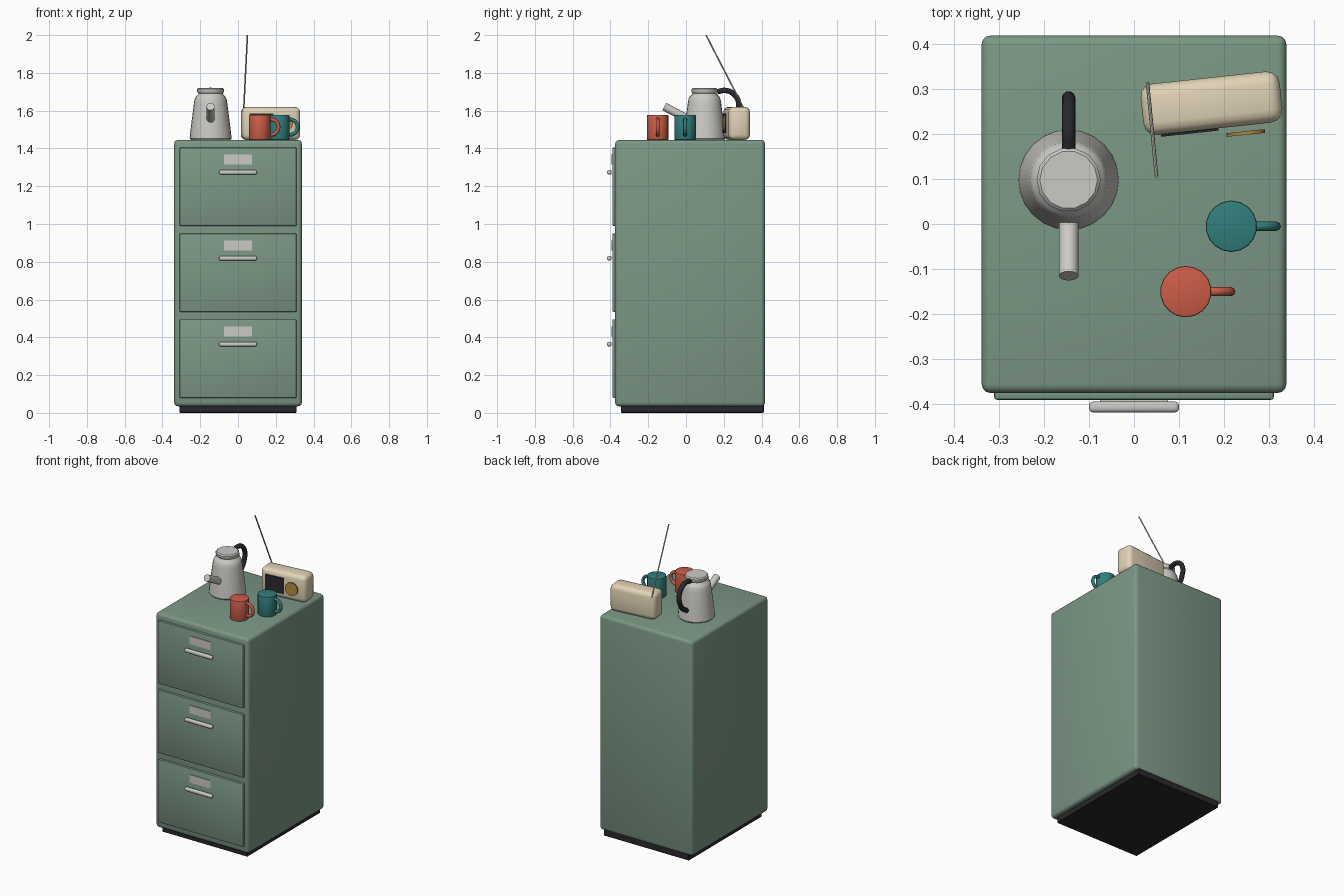
import bpy, bmesh, math
from mathutils import Vector

cube = bpy.data.objects.get("Cube")
if cube:
    bpy.data.objects.remove(cube, do_unlink=True)


def material(name, rgb):
    m = bpy.data.materials.new(name)
    m.use_nodes = True
    m.diffuse_color = (*rgb, 1)
    m.node_tree.nodes["Principled BSDF"].inputs["Base Color"].default_value = (*rgb, 1)
    return m


GREEN = material("sage_green", (0.20, 0.31, 0.235))
BLACK = material("black", (0.022, 0.022, 0.026))
STEEL = material("pale_steel", (0.60, 0.59, 0.56))
RED = material("coral_red", (0.60, 0.11, 0.065))
TEAL = material("teal", (0.03, 0.21, 0.20))
CREAM = material("cream", (0.75, 0.65, 0.47))
GOLD = material("gold", (0.45, 0.25, 0.05))


def finish(obj, name, mat, angle=35):
    obj.name = name
    obj.data.materials.append(mat)
    bpy.ops.object.select_all(action='DESELECT')
    obj.select_set(True)
    bpy.context.view_layer.objects.active = obj
    bpy.ops.object.shade_smooth_by_angle(angle=math.radians(angle))
    return obj


def bevel(obj, width, segments):
    b = obj.modifiers.new("Bevel", 'BEVEL')
    b.width, b.segments = width, segments
    b.limit_method, b.angle_limit = 'ANGLE', math.radians(40)
    bpy.ops.object.modifier_apply(modifier="Bevel")


def box(name, mat, low, high, round_by=0.0, segments=3, turn=0.0):
    low, high = Vector(low), Vector(high)
    bpy.ops.mesh.primitive_cube_add(size=1, location=(low + high) / 2)
    obj = bpy.context.object
    obj.scale = high - low
    bpy.ops.object.transform_apply(location=False, rotation=False, scale=True)
    if round_by:
        bevel(obj, round_by, segments)
    obj.rotation_euler.z = turn
    return finish(obj, name, mat)


def rod(name, mat, start, end, radius, sides=16, round_by=0.0):
    start, end = Vector(start), Vector(end)
    axis = end - start
    bpy.ops.mesh.primitive_cylinder_add(vertices=sides, radius=radius, depth=axis.length,
                                        location=(start + end) / 2)
    obj = bpy.context.object
    if round_by:
        bevel(obj, round_by, 2)
    obj.rotation_euler = axis.to_track_quat('Z', 'Y').to_euler()
    return finish(obj, name, mat)


def lathe(name, mat, profile, centre, sides):
    bm = bmesh.new()
    rings = [[bm.verts.new((r * math.cos(math.tau * i / sides), r * math.sin(math.tau * i / sides), z))
              for i in range(sides)] for r, z in profile]
    for a, b in zip(rings, rings[1:]):
        for i in range(sides):
            j = (i + 1) % sides
            bm.faces.new((a[i], a[j], b[j], b[i]))
    bm.faces.new(rings[0][::-1])
    bm.faces.new(rings[-1])
    mesh = bpy.data.meshes.new(name)
    bm.to_mesh(mesh)
    bm.free()
    obj = bpy.data.objects.new(name, mesh)
    bpy.context.collection.objects.link(obj)
    obj.location = centre
    return finish(obj, name, mat, 40)


def tube(name, mat, points, radius):
    curve = bpy.data.curves.new(name, 'CURVE')
    curve.dimensions = '3D'
    curve.bevel_depth, curve.bevel_resolution = radius, 3
    curve.use_fill_caps = True
    spline = curve.splines.new('BEZIER')
    spline.bezier_points.add(len(points) - 1)
    for p, co in zip(spline.bezier_points, points):
        p.co = co
        p.handle_left_type = p.handle_right_type = 'AUTO'
    obj = bpy.data.objects.new(name, curve)
    bpy.context.collection.objects.link(obj)
    bpy.ops.object.select_all(action='DESELECT')
    obj.select_set(True)
    bpy.context.view_layer.objects.active = obj
    bpy.ops.object.convert(target='MESH')
    return finish(bpy.context.object, name, mat, 60)


# Cabinet body and plinth
TOP = 1.445
box("plinth", BLACK, (-0.31, -0.345, 0), (0.31, 0.412, 0.05), 0.004, 1)
box("cabinet_body", GREEN, (-0.338, -0.375, 0.035), (0.338, 0.418, TOP), 0.02)

# Drawers with label plates and pull bars
for i, level in enumerate(("bottom", "middle", "top")):
    z = 0.08 + 0.455 * i
    box(level + "_drawer", GREEN, (-0.31, -0.39, z), (0.31, -0.365, z + 0.415), 0.006, 2)
    box(level + "_label", STEEL, (-0.075, -0.395, z + 0.325), (0.075, -0.387, z + 0.377))
    box(level + "_handle", STEEL, (-0.1, -0.418, z + 0.272), (0.1, -0.394, z + 0.296), 0.009)

# Kettle
KX, KY = -0.145, 0.098
lathe("kettle_body", STEEL,
      [(0.104, 0), (0.111, 0.008), (0.108, 0.04), (0.089, 0.19), (0.085, 0.215),
       (0.077, 0.232), (0.066, 0.24), (0.062, 0.252)], (KX, KY, TOP), 24)
lathe("kettle_lid", STEEL, [(0.065, 0), (0.071, 0.007), (0.071, 0.022), (0.064, 0.029)],
      (KX, KY, TOP + 0.247), 14)
rod("kettle_spout", STEEL, (KX, 0.04, 1.54), (KX, -0.115, 1.622), 0.022, 14)
tube("kettle_handle", BLACK,
     [(KX, 0.165, 1.70), (KX, 0.21, 1.707), (KX, 0.25, 1.69), (KX, 0.278, 1.645),
      (KX, 0.27, 1.59), (KX, 0.24, 1.545), (KX, 0.19, 1.515)], 0.015)

# Radio, turned slightly on the cabinet top
TURN = math.radians(6.2)
RX, RY = 0.172, 0.268
box("radio_case", CREAM, (RX - 0.155, RY - 0.057, TOP), (RX + 0.155, RY + 0.057, 1.62),
    0.028, 3, TURN)


def on_radio(x, y, z):
    c, s = math.cos(TURN), math.sin(TURN)
    return Vector((RX + x * c - y * s, RY + x * s + y * c, z))


mid = on_radio(-0.055, -0.058, 1.533)
half = Vector((0.064, 0.004, 0.052))
box("radio_speaker", BLACK, mid - half, mid + half, turn=TURN)
rod("radio_dial", GOLD, on_radio(0.068, -0.07, 1.533), on_radio(0.068, -0.078, 1.533), 0.043, 20)
rod("radio_aerial", STEEL, (0.03, 0.312, 1.60), (0.05, 0.106, 2.0), 0.004, 8)

# Mugs with ring handles
for name, mat, x, y in (("red_mug", RED, 0.115, -0.15), ("teal_mug", TEAL, 0.216, -0.005)):
    rod(name, mat, (x, y, TOP), (x, y, TOP + 0.132), 0.057, 18, 0.004)
    bpy.ops.mesh.primitive_torus_add(major_radius=0.041, minor_radius=0.01, major_segments=20,
                                     minor_segments=8, location=(x + 0.059, y, TOP + 0.068),
                                     rotation=(math.pi / 2, 0, 0))
    finish(bpy.context.object, name + "_handle", mat, 60)
